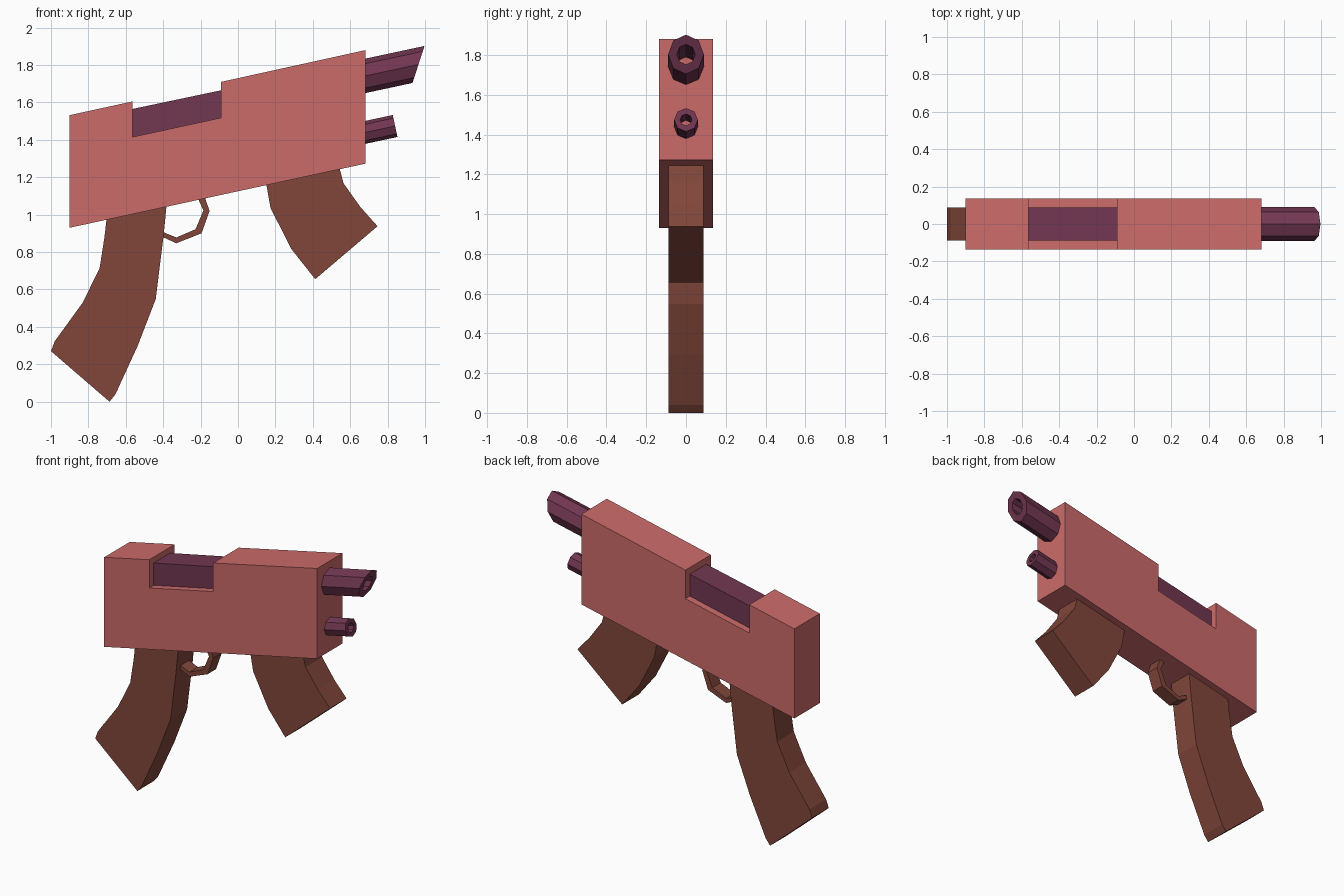
import bpy
import bmesh
from math import sin, cos, tau
from mathutils import Vector

cube = bpy.data.objects.get("Cube")
if cube:
    bpy.data.objects.remove(cube, do_unlink=True)


def material(name, r, g, b):
    mat = bpy.data.materials.new(name)
    mat.use_nodes = True
    mat.diffuse_color = (r, g, b, 1)
    mat.node_tree.nodes["Principled BSDF"].inputs["Base Color"].default_value = (r, g, b, 1)
    return mat


salmon = material("salmon", 0.6, 0.148, 0.143)
brown = material("brown", 0.22, 0.062, 0.043)
plum = material("plum", 0.168, 0.038, 0.082)


def finish(bm, name, mat):
    bmesh.ops.recalc_face_normals(bm, faces=bm.faces)
    mesh = bpy.data.meshes.new(name)
    bm.to_mesh(mesh)
    bm.free()
    mesh.materials.append(mat)
    obj = bpy.data.objects.new(name, mesh)
    bpy.context.collection.objects.link(obj)
    return obj


def slab(name, profile, half_width, mat):
    """Side profile (x, z) extruded symmetrically across y."""
    bm = bmesh.new()
    face = bm.faces.new([bm.verts.new((x, -half_width, z)) for x, z in profile])
    moved = bmesh.ops.extrude_face_region(bm, geom=[face])["geom"]
    verts = [v for v in moved if isinstance(v, bmesh.types.BMVert)]
    bmesh.ops.translate(bm, verts=verts, vec=(0, 2 * half_width, 0))
    return finish(bm, name, mat)


axis = Vector((0.978, 0, 0.21)).normalized()
up = Vector((-axis.z, 0, axis.x))
side = Vector((0, 1, 0))


def tube(name, muzzle, length, outer, inner, slant, mat, sides=8):
    """Hollow tilted barrel whose muzzle can be cut at a slant."""
    bm = bmesh.new()
    rings = []
    for radius, back in ((outer, True), (outer, False), (inner, False), (inner, True)):
        ring = []
        for i in range(sides):
            a = tau * i / sides
            u = radius * cos(a)
            along = -length if back else u * slant
            ring.append(bm.verts.new(Vector(muzzle) + axis * along + up * u + side * radius * sin(a)))
        rings.append(ring)
    for k, ring in enumerate(rings):
        nxt = rings[(k + 1) % 4]
        for i in range(sides):
            j = (i + 1) % sides
            bm.faces.new((ring[i], ring[j], nxt[j], nxt[i]))
    return finish(bm, name, mat)


# Main body with the notch in its top
slab("body", [(-0.9, 0.93), (0.683, 1.273), (0.683, 1.88), (-0.09, 1.71), (-0.09, 1.518),
              (-0.565, 1.415), (-0.565, 1.605), (-0.9, 1.532)], 0.135, salmon)

# Bolt block sitting in the notch
slab("bolt", [(-0.565, 1.40), (-0.09, 1.50), (-0.09, 1.665), (-0.565, 1.565)], 0.088, plum)

# Barrels
tube("upper_barrel", (0.965, 0, 1.803), 0.36, 0.09, 0.046, 0.58, plum)
tube("lower_barrel", (0.84, 0, 1.474), 0.25, 0.06, 0.03, 0, plum)

# Grips, with their tops tucked into the body
slab("rear_grip", [(-0.70, 1.0), (-0.714, 0.88), (-0.74, 0.714), (-0.83, 0.53), (-0.98, 0.323),
                   (-1.0, 0.27), (-0.687, 0.0), (-0.655, 0.04), (-0.537, 0.297), (-0.44, 0.548),
                   (-0.398, 0.885), (-0.38, 1.07)], 0.088, brown)
slab("front_grip", [(0.148, 1.18), (0.174, 1.035), (0.286, 0.815), (0.413, 0.655), (0.746, 0.938),
                    (0.655, 1.04), (0.564, 1.168), (0.54, 1.26)], 0.088, brown)

# Trigger guard strip
outer_edge = [(-0.18, 1.1), (-0.152, 1.02), (-0.195, 0.9), (-0.33, 0.847), (-0.42, 0.888)]
inner_edge = [(-0.42, 0.915), (-0.33, 0.878), (-0.227, 0.922), (-0.185, 1.022), (-0.22, 1.1)]
slab("trigger_guard", outer_edge + inner_edge, 0.045, brown)
